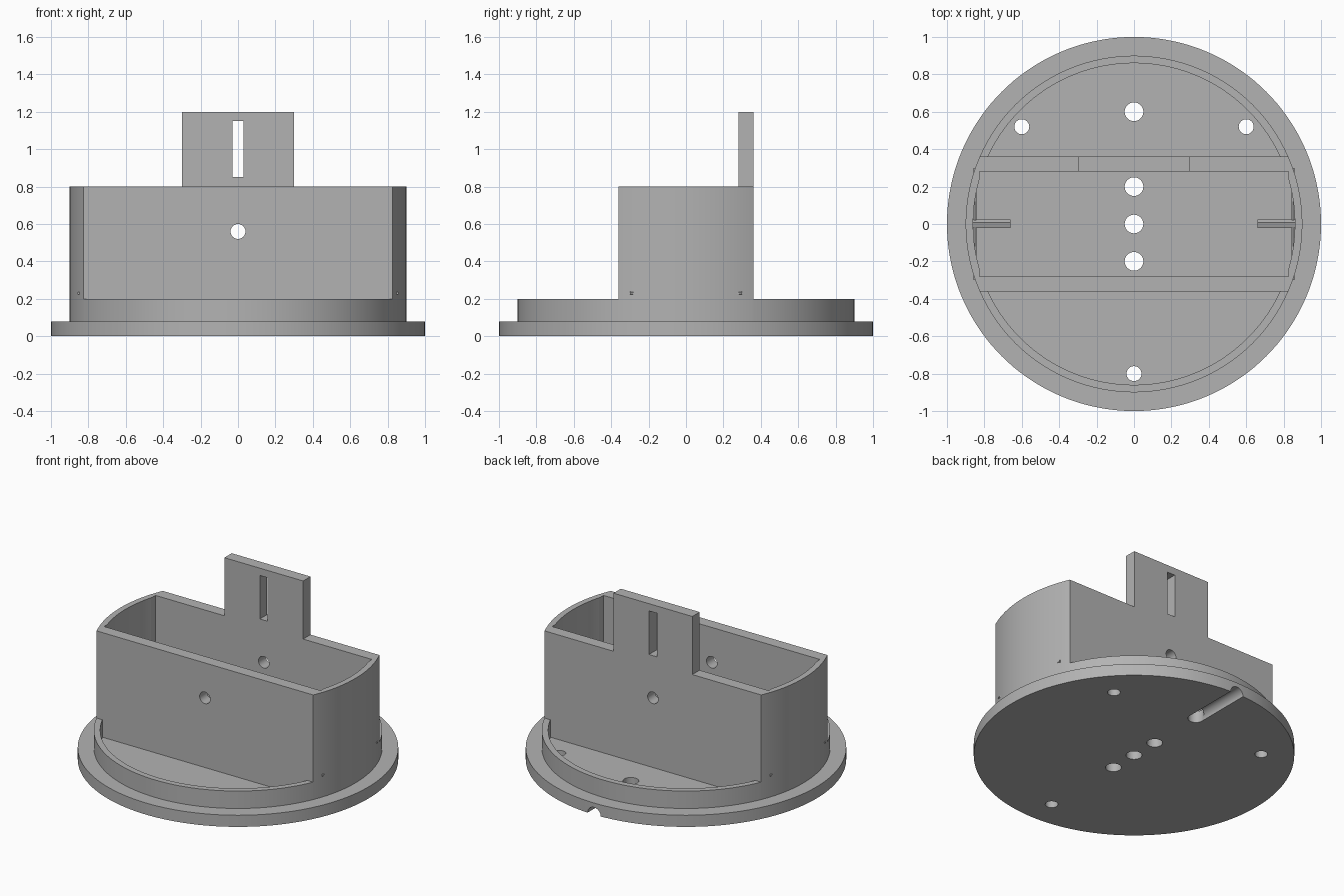
import bpy, bmesh, math
from math import asin, cos, sin, pi, sqrt
from mathutils import Matrix

cube = bpy.data.objects.get("Cube")
if cube:
    bpy.data.objects.remove(cube, do_unlink=True)

grey = bpy.data.materials.new("plain_grey")
grey.use_nodes = True
grey.diffuse_color = (0.45, 0.45, 0.45, 1)
grey.node_tree.nodes["Principled BSDF"].inputs["Base Color"].default_value = (0.45, 0.45, 0.45, 1)

R_RIM, R_IN = 0.9, 0.86       # rim outer and inner radius
Y_OUT, Y_IN = 0.36, 0.28      # housing half depth, outside and inside
FLOOR, TOP = 0.08, 0.8
X_CORNER = sqrt(R_RIM ** 2 - Y_OUT ** 2)


def finish(name, bm):
    bmesh.ops.recalc_face_normals(bm, faces=bm.faces)
    mesh = bpy.data.meshes.new(name)
    bm.to_mesh(mesh)
    bm.free()
    mesh.materials.append(grey)
    obj = bpy.data.objects.new(name, mesh)
    bpy.context.collection.objects.link(obj)
    return obj


def arc(r, a0, a1, n=48):
    return [(r * cos(a0 + (a1 - a0) * i / n), r * sin(a0 + (a1 - a0) * i / n)) for i in range(n + 1)]


def prism(name, outline, z0, z1):
    bm = bmesh.new()
    face = bm.faces.new([bm.verts.new((x, y, z0)) for x, y in outline])
    up = bmesh.ops.extrude_face_region(bm, geom=[face])["geom"]
    bmesh.ops.translate(bm, verts=[v for v in up if isinstance(v, bmesh.types.BMVert)], vec=(0, 0, z1 - z0))
    return finish(name, bm)


def block(name, x, y0, y1, z0, z1):
    return prism(name, [(-x, y0), (x, y0), (x, y1), (-x, y1)], z0, z1)


def rod(name, centre, r, length, axis="Z", sides=32):
    turn = {"X": Matrix.Rotation(-pi / 2, 4, "Y"), "Y": Matrix.Rotation(pi / 2, 4, "X"), "Z": Matrix()}[axis]
    bm = bmesh.new()
    bmesh.ops.create_cone(bm, cap_ends=True, segments=sides, radius1=r, radius2=r, depth=length,
                          matrix=Matrix.Translation(centre) @ turn)
    return finish(name, bm)


def combine(obj, other, operation="DIFFERENCE"):
    mod = obj.modifiers.new("combine", "BOOLEAN")
    mod.operation, mod.object, mod.solver = operation, other, "EXACT"
    bpy.context.view_layer.objects.active = obj
    bpy.ops.object.modifier_apply(modifier=mod.name)
    bpy.data.objects.remove(other, do_unlink=True)


# Round base plate with screw holes and a cable groove underneath
base = rod("base_plate", (0, 0, FLOOR / 2), 1, FLOOR, sides=144)
holes = [(0, y, 0.05) for y in (0.6, 0.2, 0, -0.2)]
holes += [(-0.6, 0.52, 0.04), (0.6, 0.52, 0.04), (0, -0.8, 0.04)]
for x, y, r in holes:
    combine(base, rod("cutter", (x, y, 0), r, 0.5))
combine(base, rod("cutter", (0, 0.85, 0), 0.05, 0.5, "Y"))

# Raised rim in front of and behind the housing
smooth = [base]
a_out, a_in = asin(Y_OUT / R_RIM), asin(Y_OUT / R_IN)
ring = arc(R_RIM, a_out, pi - a_out) + arc(R_IN, pi - a_in, a_in)
smooth.append(prism("back_rim", ring, FLOOR, 0.2))
smooth.append(prism("front_rim", [(x, -y) for x, y in ring], FLOOR, 0.2))

# Housing with curved ends and an open cavity
ends = arc(R_RIM, -a_out, a_out)
housing = prism("housing", ends + [(-x, -y) for x, y in ends], FLOOR, TOP)
a_end = math.acos(X_CORNER / R_IN)
side = [(X_CORNER, -Y_IN)] + arc(R_IN, -a_end, a_end) + [(X_CORNER, Y_IN)]
combine(housing, prism("cutter", side + [(-x, -y) for x, y in side], FLOOR - 0.1, TOP + 0.1))

# Slotted tab on the back wall, and a hole through both long walls
combine(housing, block("tab", 0.3, Y_IN, Y_OUT, TOP - 0.1, 1.2), "UNION")
combine(housing, block("cutter", 0.03, 0.2, 0.5, 0.85, 1.15))
combine(housing, rod("cutter", (0, 0, 0.56), 0.04, 1, "Y"))
smooth.append(housing)

# Small pegs and cross wires at both ends of the cavity
for label, s in (("left", 1), ("right", -1)):
    rod(label + "_peg", (s * 0.76, 0, 0.23), 0.025, 0.2, "X", 5)
    rod(label + "_cross_wire", (s * 0.85, 0, 0.23), 0.008, 0.6, "Y", 6)

bpy.ops.object.select_all(action="DESELECT")
for obj in smooth:
    obj.select_set(True)
bpy.context.view_layer.objects.active = base
bpy.ops.object.shade_smooth_by_angle(angle=math.radians(30))
